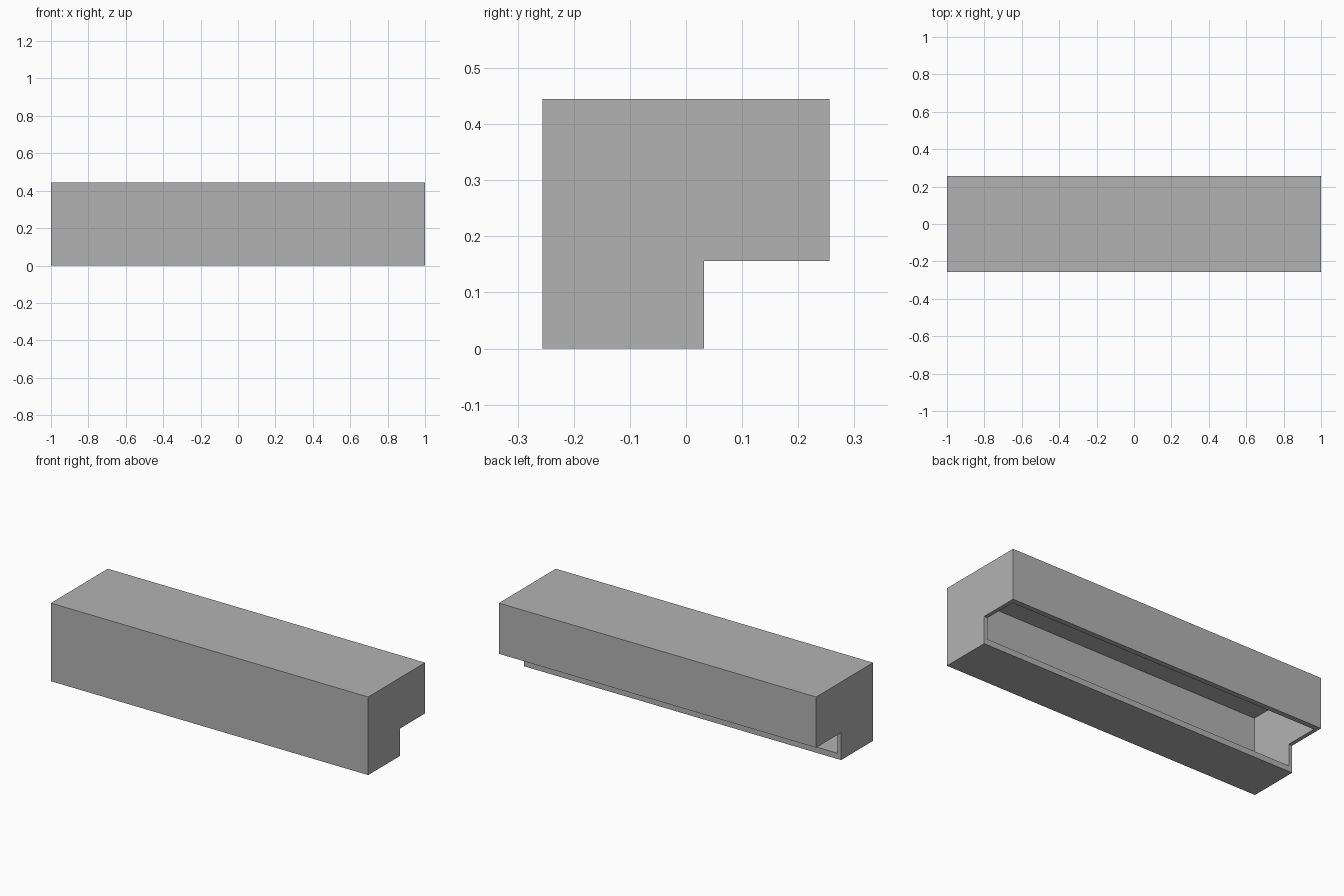
import bpy
import bmesh

if "Cube" in bpy.data.objects:
    bpy.data.objects.remove(bpy.data.objects["Cube"], do_unlink=True)


def extrude_along_x(name, profile, half_length):
    """Solid made by sweeping a (y, z) profile along x."""
    bm = bmesh.new()
    face = bm.faces.new([bm.verts.new((-half_length, y, z)) for y, z in profile])
    swept = bmesh.ops.extrude_face_region(bm, geom=[face])
    verts = [v for v in swept["geom"] if isinstance(v, bmesh.types.BMVert)]
    bmesh.ops.translate(bm, verts=verts, vec=(2 * half_length, 0, 0))
    bmesh.ops.recalc_face_normals(bm, faces=bm.faces)
    mesh = bpy.data.meshes.new(name)
    bm.to_mesh(mesh)
    bm.free()
    obj = bpy.data.objects.new(name, mesh)
    bpy.context.collection.objects.link(obj)
    return obj


# Overall sizes and wall thicknesses
front, back, height = -0.256, 0.256, 0.445
step_y, step_z = 0.032, 0.156
wall, back_wall, floor = 0.022, 0.03, 0.033

# Stepped outer body
body = extrude_along_x("stepped_housing", [
    (front, 0), (step_y, 0), (step_y, step_z),
    (back, step_z), (back, height), (front, height)], 1)

# Hollow interior, which breaks through both faces of the step
y0, y1, z1 = front + wall, back - back_wall, height - wall
cavity = extrude_along_x("cavity_cutter", [
    (y0, floor), (y1, floor), (y1, z1), (y0, z1)], 1 - wall)
cavity.hide_render = True

cut = body.modifiers.new("hollow", "BOOLEAN")
cut.operation = "DIFFERENCE"
cut.solver = "EXACT"
cut.object = cavity
bpy.context.view_layer.objects.active = body
bpy.ops.object.modifier_apply(modifier=cut.name)
bpy.data.objects.remove(cavity, do_unlink=True)

# Plain grey finish
grey = bpy.data.materials.new("plain_grey")
grey.use_nodes = True
colour = (0.45, 0.45, 0.45, 1)
grey.diffuse_color = colour
grey.node_tree.nodes["Principled BSDF"].inputs["Base Color"].default_value = colour
body.data.materials.clear()
body.data.materials.append(grey)
